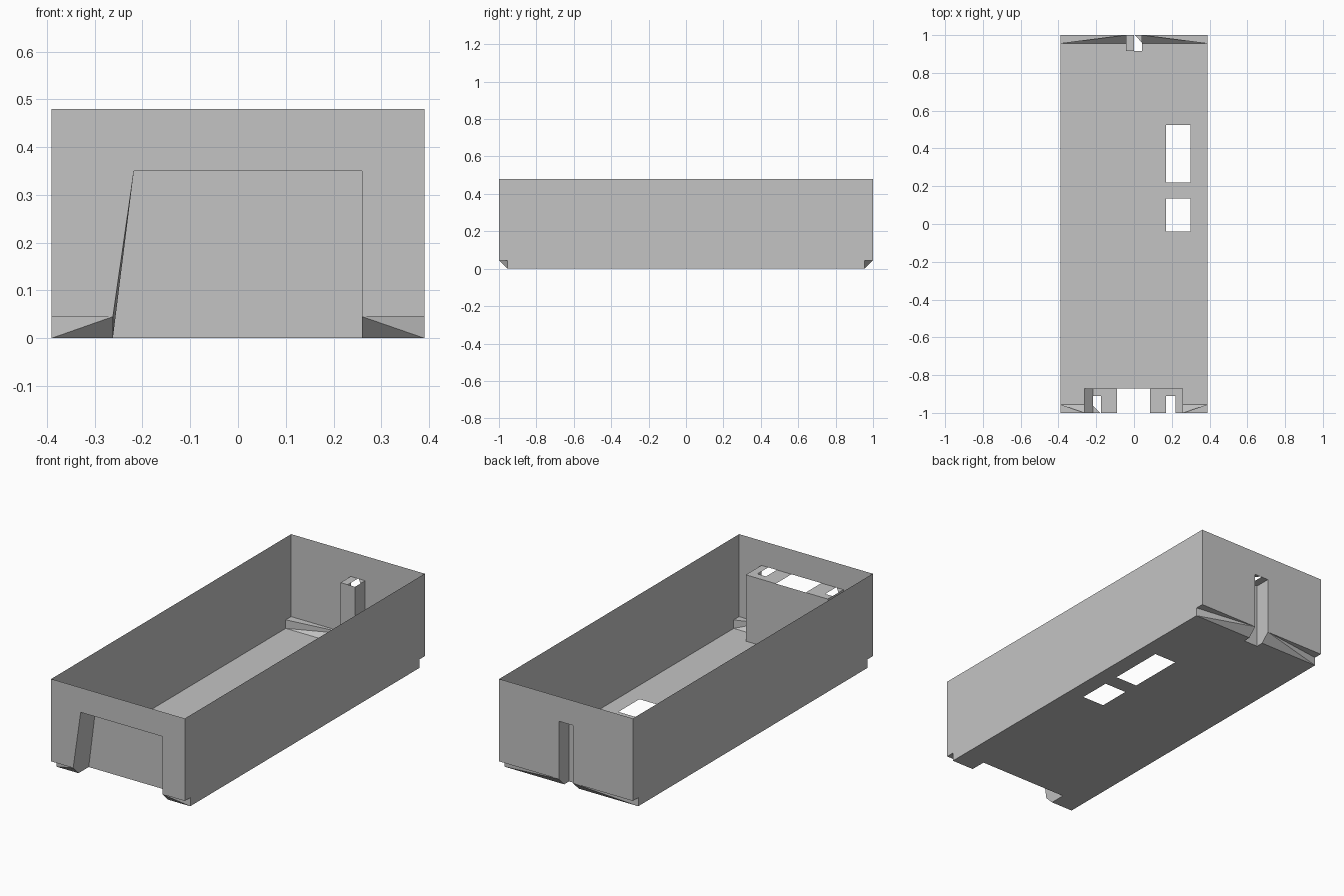
import bpy
import bmesh
from mathutils import Vector

cube = bpy.data.objects.get("Cube")
if cube:
    bpy.data.objects.remove(cube, do_unlink=True)

# Overall half sizes, height, and the undercut at both ends
W, L, H, C = 0.39, 1.0, 0.48, 0.045
IN = L - C
TOP = 0.35                       # height of both pockets
RX0, RX1, RT, RY = -0.262, 0.26, -0.218, -0.87   # front recess
GX, GY = 0.042, 0.915            # rear slot

grey = bpy.data.materials.new("light_grey")
grey.use_nodes = True
colour = (0.55, 0.55, 0.55, 1)
grey.diffuse_color = colour
grey.node_tree.nodes["Principled BSDF"].inputs["Base Color"].default_value = colour


def sheet(name, faces):
    """Thin sheet part from (outline, outward direction) pairs."""
    bm = bmesh.new()
    for outline, out in faces:
        face = bm.faces.new([bm.verts.new(p) for p in outline])
        face.normal_update()
        if face.normal.dot(Vector(out)) < 0:
            face.normal_flip()
    bmesh.ops.remove_doubles(bm, verts=bm.verts, dist=0.0001)
    mesh = bpy.data.meshes.new(name)
    bm.to_mesh(mesh)
    bm.free()
    mesh.materials.append(grey)
    obj = bpy.data.objects.new(name, mesh)
    bpy.context.collection.objects.link(obj)
    return obj


def panel(xs, ys, z, holes):
    """Level grid of cells, leaving out those inside a hole."""
    cells = []
    for a, b in zip(xs, xs[1:]):
        for c, d in zip(ys, ys[1:]):
            mx, my = (a + b) / 2, (c + d) / 2
            if not any(h[0] < mx < h[1] and h[2] < my < h[3] for h in holes):
                cells.append(([(a, c, z), (b, c, z), (b, d, z), (a, d, z)], (0, 0, -1)))
    return cells


# Long side walls with notched lower corners
for side, name in ((-1, "right_wall"), (1, "left_wall")):
    profile = [(-IN, 0), (IN, 0), (IN, C), (L, C), (L, H), (-L, H), (-L, C), (-IN, C)]
    sheet(name, [([(side * W, y, z) for y, z in profile], (side, 0, 0))])

# End walls, each open where its pocket begins
front = [(-W, C), (RX0, C), (RT, TOP), (RX1, TOP), (RX1, C), (W, C), (W, H), (-W, H)]
back = [(-W, C), (-GX, C), (-GX, TOP), (GX, TOP), (GX, C), (W, C), (W, H), (-W, H)]
sheet("front_wall", [([(x, -L, z) for x, z in front], (0, -1, 0))])
sheet("back_wall", [([(x, L, z) for x, z in back], (0, 1, 0))])

# Floor with two windows and both pocket cutouts
window_a = (0.17, 0.30, -0.04, 0.135)
window_b = (0.17, 0.30, 0.22, 0.525)
floor_x = [-W, RX0, -GX, GX, 0.17, RX1, 0.30, W]
floor_y = [-IN, RY, -0.04, 0.135, 0.22, 0.525, GY, IN]
sheet("floor", panel(floor_x, floor_y, 0,
                     [window_a, window_b, (RX0, RX1, -L, RY), (-GX, GX, GY, L)]))

# Twisted undercuts: square step at the corner, bevel beside the pocket
for name, corner, inner, end in (
        ("front_right_undercut", -W, RX0, -1), ("front_left_undercut", W, RX1, -1),
        ("back_right_undercut", -W, -GX, 1), ("back_left_undercut", W, GX, 1)):
    a, b = (corner, end * IN, 0), (corner, end * IN, C)
    c, d = (corner, end * L, C), (inner, end * L, C)
    e = (inner, end * IN, 0)
    sheet(name, [([a, b, d], (0, end, 0)), ([b, c, d], (0, 0, -1)),
                 ([a, d, e], (0, end, -1))])

# Front recess: sloped cheek, straight cheek and back plate
recess = []
for low, high, out in ((RX0, RT, 1), (RX1, RX1, -1)):
    recess.append(([(low, -L, C), (low, -IN, 0), (low, RY, 0),
                    (high, RY, TOP), (high, -L, TOP)], (out, 0, 0)))
recess.append(([(RX0, RY, 0), (RX1, RY, 0), (RX1, RY, TOP), (RT, RY, TOP)], (0, -1, 0)))
sheet("front_recess", recess)

# Recess ceiling with a wide slot and two small ones, one with a cut corner
shelf = panel([RT, -0.175, -0.09, 0.085, 0.17, 0.22, RX1], [-L, -0.91, RY], TOP,
              [(RT, -0.175, -L, -0.91), (-0.09, 0.085, -L, RY), (0.17, 0.22, -L, -0.91)])
shelf.append(([(RT, -L, TOP), (-0.18, -L, TOP), (RT, -0.96, TOP)], (0, 0, -1)))
sheet("recess_ceiling", shelf)

# Rear slot forming a post inside, half open at the top
post = []
for side in (-1, 1):
    x = side * GX
    post.append(([(x, GY, 0), (x, IN, 0), (x, L, C), (x, L, TOP), (x, GY, TOP)], (-side, 0, 0)))
post.append(([(-GX, GY, 0), (GX, GY, 0), (GX, GY, TOP), (-GX, GY, TOP)], (0, 1, 0)))
post += panel([-GX, 0], [GY, L], TOP, [])
post.append(([(0.005, L, TOP), (GX, L, TOP), (GX, 0.96, TOP)], (0, 0, -1)))
sheet("back_post", post)
